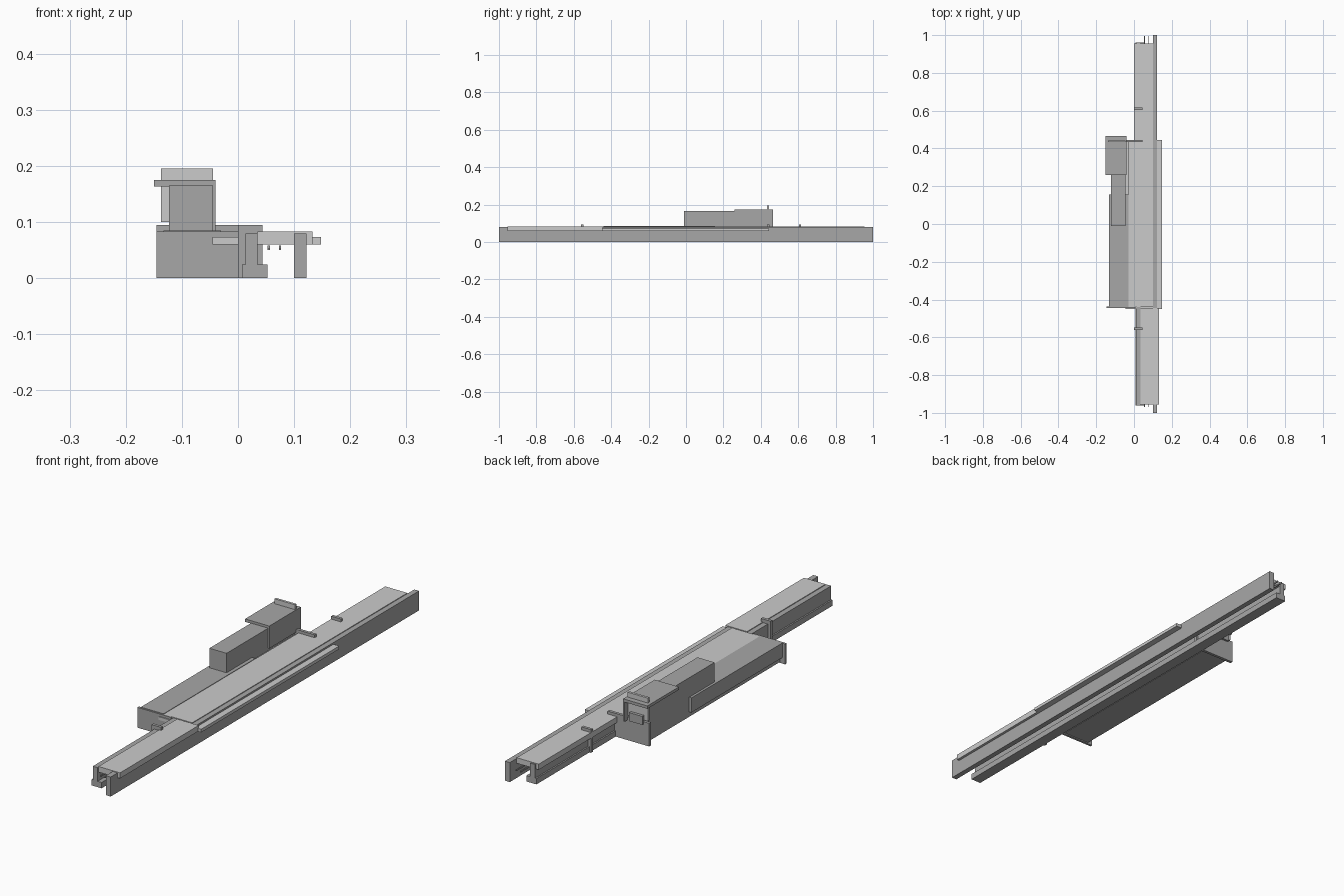
import bpy


def mat(name, v):
    m = bpy.data.materials.new(name)
    m.diffuse_color = (v, v, v, 1)
    return m


LIGHT = mat("light_grey", 0.60)
MID = mat("mid_grey", 0.39)


def prism(name, pts, y0, y1, m):
    """Extrude an x-z profile along y."""
    n = len(pts)
    verts = [(x, y, z) for y in (y0, y1) for x, z in pts]
    faces = [tuple(range(n)), tuple(range(2 * n - 1, n - 1, -1))]
    faces += [(i, i + n, (i + 1) % n + n, (i + 1) % n) for i in range(n)]
    me = bpy.data.meshes.new(name)
    me.from_pydata(verts, [], faces)
    me.materials.append(m)
    ob = bpy.data.objects.new(name, me)
    bpy.context.collection.objects.link(ob)
    return ob


def box(name, x0, x1, y0, y1, z0, z1, m):
    return prism(name, [(x0, z0), (x1, z0), (x1, z1), (x0, z1)], y0, y1, m)


# long side rails
box("right_rail", 0.10, 0.122, -1, 1, 0, 0.08, MID)
prism("left_rail", [(0.007, 0), (0.053, 0), (0.053, 0.024), (0.035, 0.024),
                    (0.035, 0.08), (0.013, 0.08), (0.013, 0.024), (0.007, 0.024)],
      -0.96, 0.96, MID)

# deck covers: front, middle, back
box("front_deck", 0.035, 0.133, -0.955, -0.445, 0.06, 0.083, LIGHT)
box("middle_deck_base", -0.045, 0.148, -0.45, 0.445, 0.06, 0.073, LIGHT)
box("middle_deck_top", -0.03, 0.10, -0.44, 0.445, 0.07, 0.083, LIGHT)
box("back_deck", 0.0, 0.10, 0.445, 0.955, 0.06, 0.083, LIGHT)

# thin brackets beside the rails
for name, y in (("front_bracket", -0.555), ("back_bracket", 0.61)):
    box(name, 0.0, 0.044, y - 0.006, y + 0.006, 0.06, 0.095, MID)
    box(name + "_leg", 0.0, 0.013, y - 0.006, y + 0.006, 0, 0.06, MID)

# small rods at both rail ends
for x in (0.055, 0.075):
    box("back_rod", x - 0.002, x + 0.002, 0.94, 0.995, 0.05, 0.056, MID)
    box("front_rod", x - 0.002, x + 0.002, -0.97, -0.94, 0.052, 0.058, MID)

# side body with end plates
box("side_body", -0.122, 0.0, -0.435, 0.43, 0.004, 0.07, MID)
box("body_cover", -0.133, -0.03, -0.44, 0.155, 0.025, 0.085, MID)
box("rear_body_top", -0.122, -0.045, 0.155, 0.43, 0.07, 0.084, MID)
box("front_end_plate", -0.145, 0.007, -0.446, -0.436, 0, 0.083, MID)
box("back_end_plate", -0.145, 0.044, 0.434, 0.446, 0, 0.095, MID)

# motor housing and rear head
box("motor_housing", -0.123, -0.045, -0.01, 0.42, 0.083, 0.165, MID)
box("head_top_plate", -0.15, -0.04, 0.26, 0.465, 0.163, 0.175, MID)
box("head_side_wall", -0.047, -0.04, 0.26, 0.465, 0.083, 0.165, MID)
box("head_back_plate", -0.137, -0.045, 0.433, 0.443, 0.10, 0.195, LIGHT)
box("head_back_block", -0.12, -0.06, 0.443, 0.455, 0.085, 0.12, MID)
